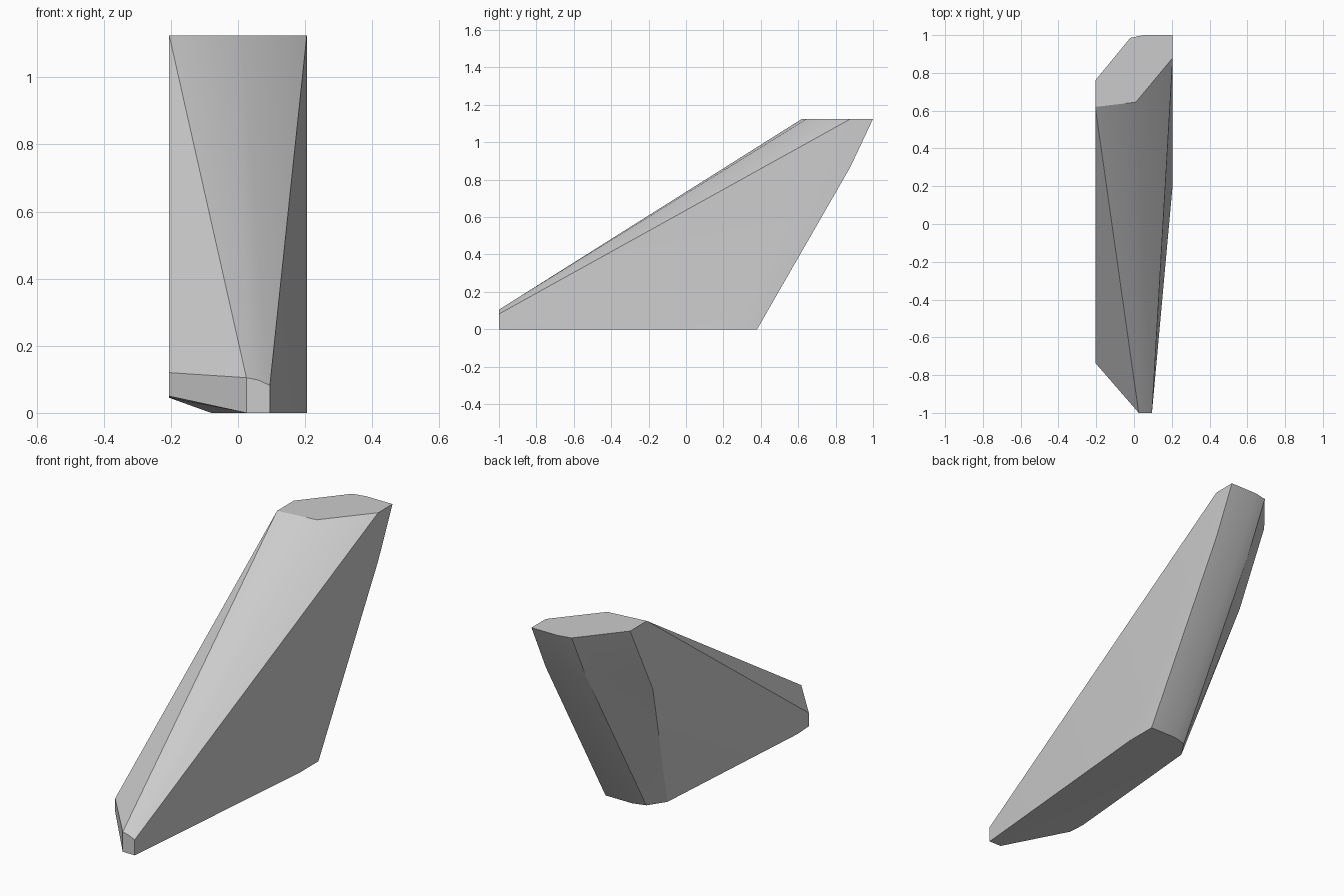
import bpy, bmesh, math

cube = bpy.data.objects.get("Cube")
if cube:
    bpy.data.objects.remove(cube, do_unlink=True)

SIDE = 0.205     # half thickness of the fin
TOP = 1.125      # height of the flat tip

# One plain grey material
mat = bpy.data.materials.new("plain_grey")
mat.use_nodes = True
grey = (0.6, 0.6, 0.6, 1)
mat.diffuse_color = grey
mat.node_tree.nodes["Principled BSDF"].inputs["Base Color"].default_value = grey

# Flat tip outline
tip = [(-SIDE, 0.62), (0.01, 0.645), (SIDE, 0.88), (SIDE, 1.0),
       (0.05, 1.0), (-0.02, 0.985), (-SIDE, 0.76)]
# Flat base outline
base = [(0.025, -1), (0.095, -1), (SIDE, 0.21), (SIDE, 0.38),
        (0.05, 0.38), (-0.02, 0.36), (-0.08, 0.27)]
# Rounded nose, bevelled side and bent trailing edge
nose = [(0.025, -1, 0.105), (0.06, -1, 0.098), (0.095, -1, 0.082)]
bevel = [(-SIDE, -0.735, 0.12), (-SIDE, -0.735, 0.05),
         (-SIDE, -0.64, 0.045), (-SIDE, 0.57, 0.745)]
trailing = [(SIDE, 0.88, 0.87), (0.05, 0.88, 0.87), (-0.02, 0.862, 0.87)]

points = ([(x, y, TOP) for x, y in tip] + [(x, y, 0) for x, y in base]
          + nose + bevel + trailing)

# Wrap the outlines in one solid skin
bm = bmesh.new()
for p in points:
    bm.verts.new(p)
bmesh.ops.convex_hull(bm, input=bm.verts[:])
bmesh.ops.dissolve_limit(bm, angle_limit=math.radians(1),
                         verts=bm.verts[:], edges=bm.edges[:])
bmesh.ops.recalc_face_normals(bm, faces=bm.faces[:])
mesh = bpy.data.meshes.new("swept_fin")
bm.to_mesh(mesh)
bm.free()
mesh.materials.append(mat)

fin = bpy.data.objects.new("swept_fin", mesh)
bpy.context.collection.objects.link(fin)
bpy.ops.object.select_all(action='DESELECT')
fin.select_set(True)
bpy.context.view_layer.objects.active = fin
bpy.ops.object.shade_smooth_by_angle(angle=math.radians(25))
